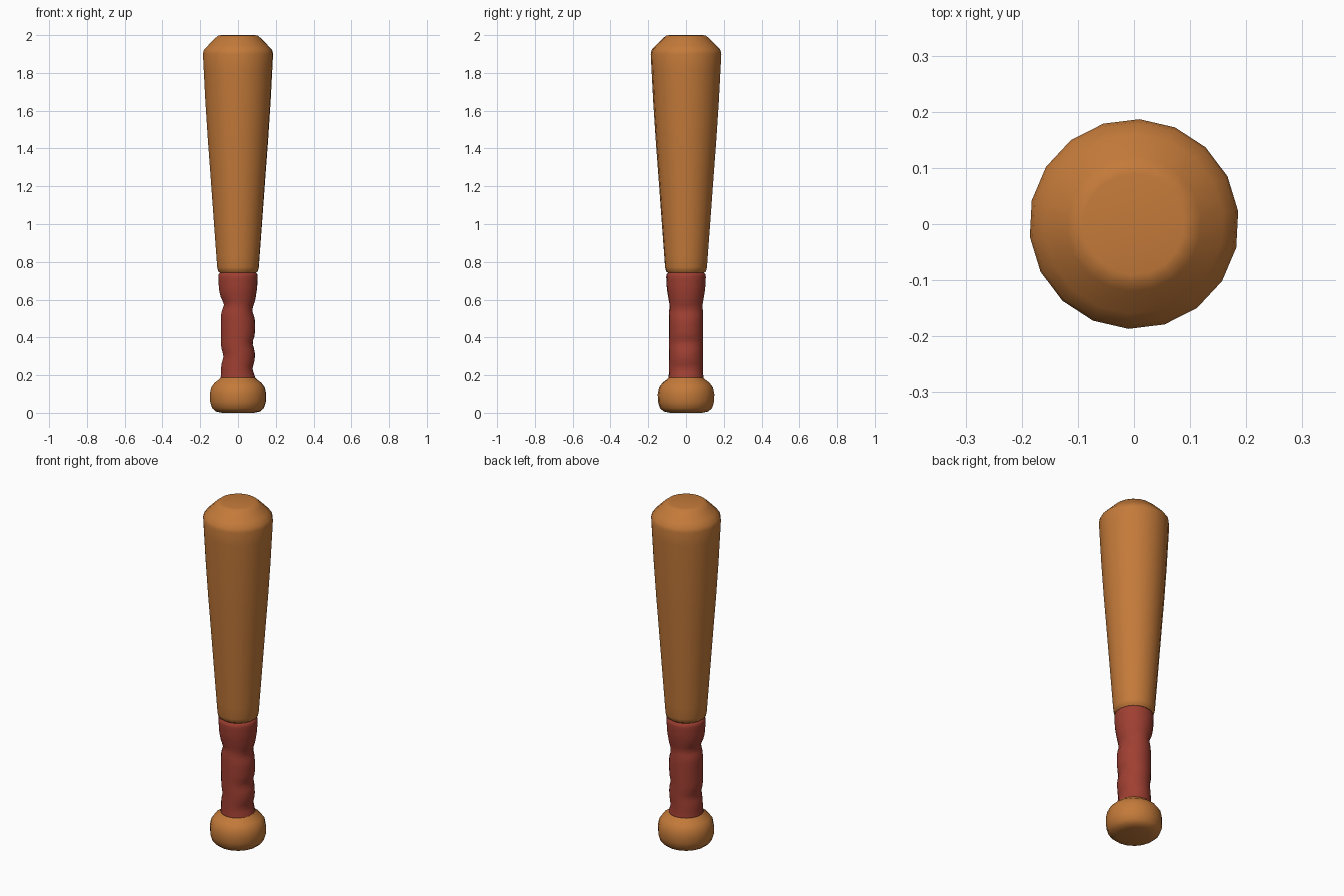
import bpy, bmesh, math

if "Cube" in bpy.data.objects:
    bpy.data.objects.remove(bpy.data.objects["Cube"])

SIDES = 18
OFFSET = math.radians(7)


def material(name, rgb):
    m = bpy.data.materials.new(name)
    m.diffuse_color = (*rgb, 1)
    m.use_nodes = True
    m.node_tree.nodes["Principled BSDF"].inputs["Base Color"].default_value = m.diffuse_color
    return m


def interp(points, z):
    for (r0, z0), (r1, z1) in zip(points, points[1:]):
        if z <= z1:
            return r0 + (r1 - r0) * (z - z0) / (z1 - z0)
    return points[-1][0]


def lathe(name, rows, mat, radius=lambda r, z, a: r):
    """Turn (radius, z) rows into a closed smooth solid."""
    bm = bmesh.new()
    rings = []
    for r, z in rows:
        ring = []
        for i in range(SIDES):
            a = OFFSET + i * math.tau / SIDES
            q = radius(r, z, a)
            ring.append(bm.verts.new((q * math.cos(a), q * math.sin(a), z)))
        rings.append(ring)
    for lo, hi in zip(rings, rings[1:]):
        for i in range(SIDES):
            j = (i + 1) % SIDES
            bm.faces.new((lo[i], lo[j], hi[j], hi[i]))
    bm.faces.new(rings[0][::-1])
    bm.faces.new(rings[-1])
    for f in bm.faces:
        f.smooth = True
    me = bpy.data.meshes.new(name)
    bm.to_mesh(me)
    bm.free()
    me.materials.append(mat)
    ob = bpy.data.objects.new(name, me)
    bpy.context.collection.objects.link(ob)
    return ob


wood = material("warm wood", (0.55, 0.195, 0.042))
red = material("red wrap", (0.35, 0.05, 0.032))

# Wooden body: knob, hidden handle core, tapered barrel and bevelled tip
body = [(0.085, 0.0), (0.118, 0.007), (0.138, 0.025), (0.149, 0.06),
        (0.150, 0.10), (0.143, 0.135), (0.125, 0.16), (0.098, 0.18),
        (0.082, 0.20), (0.070, 0.25), (0.070, 0.55), (0.085, 0.70),
        (0.095, 0.742), (0.106, 0.750), (0.111, 0.772), (0.116, 0.84),
        (0.130, 1.03), (0.146, 1.25), (0.161, 1.45), (0.174, 1.65),
        (0.183, 1.82), (0.187, 1.90), (0.182, 1.922), (0.160, 1.945),
        (0.120, 1.985), (0.105, 1.997), (0.090, 2.0)]
lathe("bat_body", body, wood)

# Red handle wrap, dented where the tape turns overlap
wrap = [(0.095, 0.172), (0.091, 0.20), (0.090, 0.25), (0.091, 0.52),
        (0.087, 0.57), (0.094, 0.61), (0.102, 0.66), (0.105, 0.72),
        (0.103, 0.735), (0.094, 0.744)]
dents = [(0, 0.37), (0, 0.235), (0, 0.54), (math.pi, 0.30), (math.pi, 0.575)]


def dented(r, z, a):
    for da, dz in dents:
        r -= 0.013 * max(0, math.cos(a - da)) ** 2 * math.exp(-((z - dz) / 0.03) ** 2)
    return r


zs = [0.172 + 0.548 * i / 26 for i in range(27)] + [0.735, 0.744]
lathe("grip_wrap", [(interp(wrap, z), z) for z in zs], red, dented)
